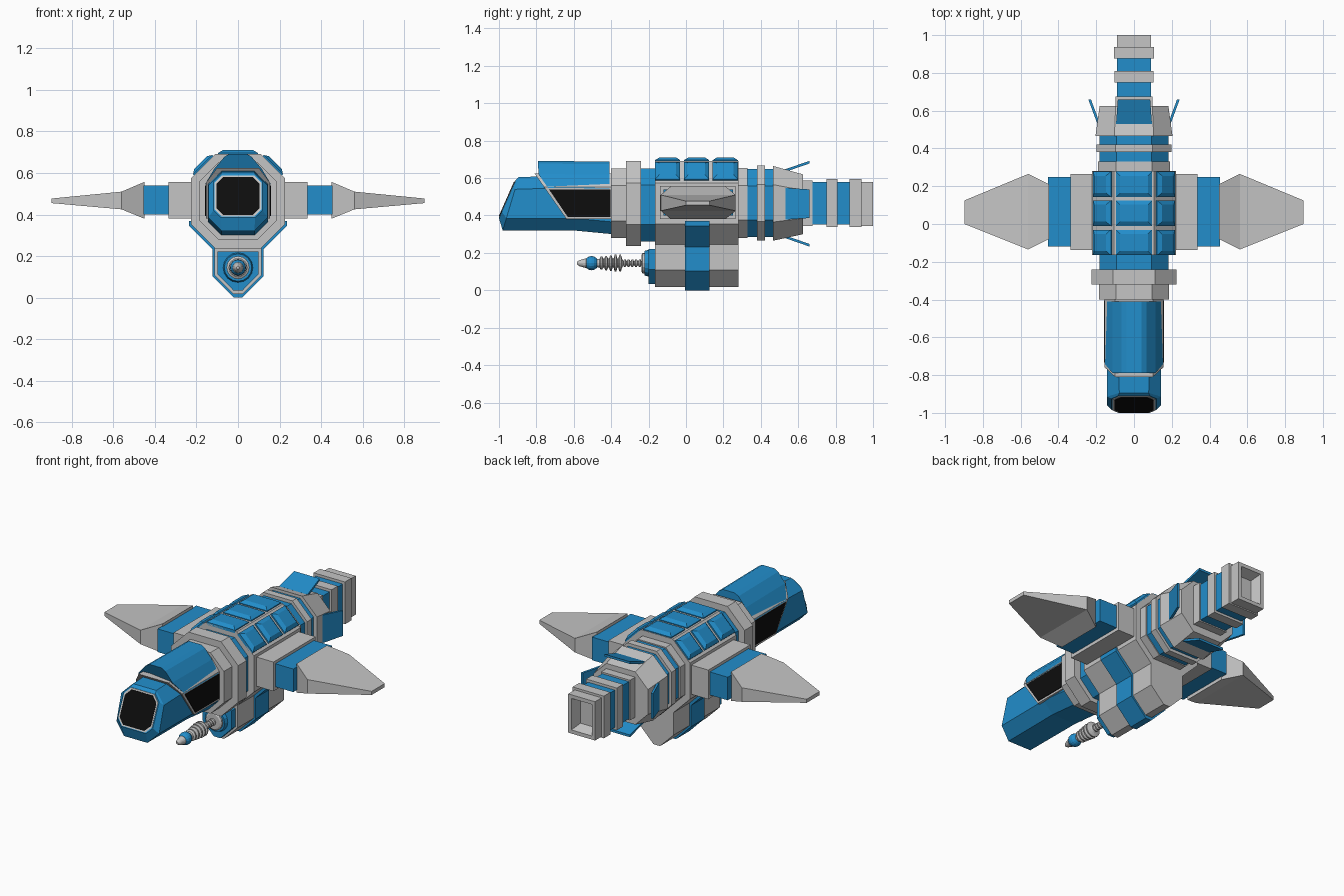
import bpy, bmesh, math
from mathutils import Vector

if "Cube" in bpy.data.objects:
    bpy.data.objects.remove(bpy.data.objects["Cube"])


def material(name, rgb):
    m = bpy.data.materials.new(name)
    m.diffuse_color = (*rgb, 1)
    m.use_nodes = True
    m.node_tree.nodes["Principled BSDF"].inputs["Base Color"].default_value = m.diffuse_color
    return m


GREY = material("light grey", (0.56, 0.56, 0.56))
BLUE = material("blue", (0.016, 0.27, 0.60))
BLACK = material("black glass", (0.004, 0.004, 0.004))


def loft(name, rings, mat):
    """Skin a list of equal-length 3D rings and cap both ends."""
    bm = bmesh.new()
    rows = [[bm.verts.new(p) for p in r] for r in rings]
    n = len(rows[0])
    for a, b in zip(rows, rows[1:]):
        for i in range(n):
            j = (i + 1) % n
            bm.faces.new((a[i], a[j], b[j], b[i]))
    bm.faces.new(rows[0])
    bm.faces.new(rows[-1][::-1])
    bmesh.ops.recalc_face_normals(bm, faces=bm.faces)
    me = bpy.data.meshes.new(name)
    bm.to_mesh(me)
    bm.free()
    me.materials.append(mat)
    ob = bpy.data.objects.new(name, me)
    bpy.context.collection.objects.link(ob)
    return ob


def sym(half):
    """Mirror a right-hand (x, z) outline, listed bottom to top."""
    return half + [(-x, z) for x, z in reversed(half)]


def octo(w, z0, z1, c):
    return sym([(w - c, z0), (w, z0 + c), (w, z1 - c), (w - c, z1)])


def rect(w, z0, z1):
    return sym([(w, z0), (w, z1)])


def at(outline, y):
    """Place an (x, z) outline at y, a number or a function of z."""
    return [(x, y(z) if callable(y) else y, z) for x, z in outline]


def prism(name, outline, y0, y1, mat):
    return loft(name, [at(outline, y0), at(outline, y1)], mat)


# Nose hull and slanted front window
face_y = lambda z: -1 + (z - 0.385) * 0.44
loft("nose_hull", [at(octo(0.118, 0.385, 0.592, 0.035), face_y),
                   at(octo(0.143, 0.32, 0.605, 0.065), lambda z: -0.98 + (z - 0.32) * 0.3),
                   at(octo(0.145, 0.32, 0.615, 0.065), -0.6),
                   at(octo(0.145, 0.30, 0.62, 0.065), -0.39)], BLUE)
prism("front_window_frame", octo(0.113, 0.39, 0.588, 0.035),
      lambda z: face_y(z) - 0.003, lambda z: face_y(z) + 0.01, GREY)
prism("front_window", octo(0.104, 0.398, 0.58, 0.033),
      lambda z: face_y(z) - 0.006, lambda z: face_y(z), BLACK)

# Canopy: slanted grey frame, blue roof, black side windows
slant = lambda z: -0.81 + (0.625 - z) * 0.70
prism("canopy_frame", sym([(0.155, 0.38), (0.155, 0.552), (0.1, 0.625)]), slant, -0.39, GREY)
roof = sym([(0.157, 0.548), (0.113, 0.622), (0.065, 0.678), (0.04, 0.692)])
loft("canopy_roof", [at(roof, lambda z: max(slant(z) + 0.018, -0.79)),
                     at([(x, z - 0.004) for x, z in roof], -0.41)], BLUE)
for s in (1, -1):
    win = [(-0.733, 0.54), (-0.405, 0.54), (-0.405, 0.392), (-0.632, 0.392)]
    loft("side_window", [[(s * x, y, z) for y, z in win] for x in (0.152, 0.159)], BLACK)

# Neck collars, main body and ribbed rear section
for name, w, z0, z1, c, y0, y1, mat in [
        ("front_collar", 0.185, 0.28, 0.65, 0.09, -0.40, -0.32, GREY),
        ("large_collar", 0.225, 0.237, 0.69, 0.115, -0.32, -0.24, GREY),
        ("neck_band", 0.183, 0.262, 0.652, 0.09, -0.24, -0.165, BLUE),
        ("main_body", 0.222, 0.24, 0.69, 0.115, -0.165, 0.28, GREY),
        ("rear_band", 0.19, 0.28, 0.655, 0.095, 0.28, 0.33, GREY),
        ("rear_band", 0.182, 0.285, 0.648, 0.09, 0.33, 0.38, BLUE),
        ("rear_band", 0.198, 0.267, 0.667, 0.1, 0.38, 0.422, GREY),
        ("rear_band", 0.182, 0.285, 0.648, 0.09, 0.422, 0.468, BLUE)]:
    prism(name, octo(w, z0, z1, c), y0, y1, mat)
loft("rear_shroud", [at(octo(0.204, 0.265, 0.665, 0.1), 0.465),
                     at(octo(0.182, 0.30, 0.62, 0.085), 0.625)], GREY)

# Raised roof panels: three rows on the top and both shoulders
for yc in (-0.098, 0.057, 0.21):
    for side, cx, cz, half in ((0, 0, 0.688, 0.095), (1, 0.164, 0.634, 0.066), (-1, -0.164, 0.634, 0.066)):
        a = side * math.pi / 4
        n = Vector((math.sin(a), 0, math.cos(a)))
        t = Vector((math.cos(a), 0, -math.sin(a)))
        c = Vector((cx, yc, cz))
        rings = []
        for h, shrink in ((-0.01, 0), (0.008, 0), (0.022, 0.022)):
            u, v = half - shrink, 0.067 - shrink
            rings.append([c + n * h + t * (u * i) + Vector((0, v * j, 0))
                          for i, j in ((-1, -1), (1, -1), (1, 1), (-1, 1))])
        loft("roof_panel", rings, BLUE)

# Belly pod with blue strap and blue front block
prism("belly_pod", sym([(0.022, 0.018), (0.112, 0.108), (0.112, 0.28)]), -0.165, 0.28, GREY)
prism("belly_strap", sym([(0.02, 0.0), (0.122, 0.103), (0.122, 0.232), (0.235, 0.345), (0.235, 0.37)]),
      -0.005, 0.125, BLUE)
prism("pod_front", sym([(0.022, 0.035), (0.098, 0.112), (0.098, 0.222)]), -0.20, -0.16, BLUE)


# Gun under the nose, turned around the y axis
def turned(name, profile, mat, n=16):
    return loft(name, [[(r * math.cos(2 * math.pi * k / n), y, 0.145 + r * math.sin(2 * math.pi * k / n))
                        for k in range(n)] for y, r in profile], mat)


turned("gun_mount", [(-0.222, 0.066), (-0.195, 0.073)], BLUE)
turned("gun_mount_ring", [(-0.238, 0.045), (-0.232, 0.055), (-0.218, 0.055)], GREY)
ribs = []
for i in range(5):
    y, r = -0.462 + i * 0.025, 0.03 + 0.0035 * min(i, 3)
    ribs += [(y, 0.024), (y + 0.006, r + 0.005), (y + 0.014, r + 0.005), (y + 0.02, 0.024)]
for i in range(5):
    y = -0.335 + i * 0.02
    ribs += [(y, 0.012), (y + 0.004, 0.021), (y + 0.012, 0.021), (y + 0.016, 0.012)]
turned("gun_barrel", [(-0.50, 0.016)] + ribs + [(-0.22, 0.014)], GREY)
turned("gun_ball", [(-0.505 - 0.037 * math.cos(math.pi * k / 8), 0.001 + 0.037 * math.sin(math.pi * k / 8))
                    for k in range(9)], BLUE)
turned("gun_tip", [(-0.583, 0.007), (-0.57, 0.016), (-0.535, 0.026), (-0.525, 0.022)], GREY)

# Wings: root block, blue link and tapered outer blade
for s in (1, -1):
    def wing(name, stations, mat):
        loft(name, [[(s * x, y0, z0), (s * x, y1, z0), (s * x, y1, z1), (s * x, y0, z1)]
                    for x, y0, y1, z0, z1 in stations], mat)
    wing("wing_root", [(0.2, -0.138, 0.265, 0.38, 0.557), (0.335, -0.138, 0.265, 0.38, 0.557)], GREY)
    wing("wing_link", [(0.33, -0.12, 0.25, 0.40, 0.54), (0.455, -0.12, 0.25, 0.40, 0.54)], BLUE)
    wing("wing_blade", [(0.45, -0.08, 0.21, 0.38, 0.557), (0.56, -0.135, 0.265, 0.425, 0.51),
                        (0.897, 0.0, 0.125, 0.455, 0.477)], GREY)

# Tail boom segments
for name, w, z0, z1, y0, y1, mat in [
        ("tail_ring", 0.097, 0.345, 0.588, 0.61, 0.675, GREY),
        ("tail_core", 0.09, 0.352, 0.578, 0.675, 0.75, BLUE),
        ("tail_ring", 0.103, 0.338, 0.594, 0.75, 0.81, GREY),
        ("tail_core", 0.09, 0.352, 0.578, 0.81, 0.875, BLUE),
        ("tail_ring", 0.105, 0.338, 0.594, 0.875, 0.937, GREY)]:
    prism(name, rect(w, z0, z1), y0, y1, mat)
# Hollow exhaust at the very back
loft("exhaust", [at(rect(0.09, 0.345, 0.58), 0.93), at(rect(0.09, 0.345, 0.58), 1.0),
                 at(rect(0.068, 0.367, 0.558), 1.0), at(rect(0.05, 0.39, 0.535), 0.94)], GREY)

# Four splayed flaps around the rear shroud
for k in range(4):
    a = k * math.pi / 2
    out = Vector((math.sin(a), 0, math.cos(a)))
    tan = Vector((math.cos(a), 0, -math.sin(a)))
    c = Vector((0, 0, 0.463))
    h0, h1, w = ((0.17, 0.215, 0.095), (0.18, 0.228, 0.085))[k % 2]
    rings = []
    for d in (0, 0.014):
        rings.append([c + out * (h + d) + tan * (w * i * f) + Vector((0, y, 0))
                      for h, y, i, f in ((h0, 0.53, -1, 1), (h0, 0.53, 1, 1), (h1, 0.66, 1, 0.9), (h1, 0.66, -1, 0.9))])
    loft("rear_flap", rings, BLUE)
